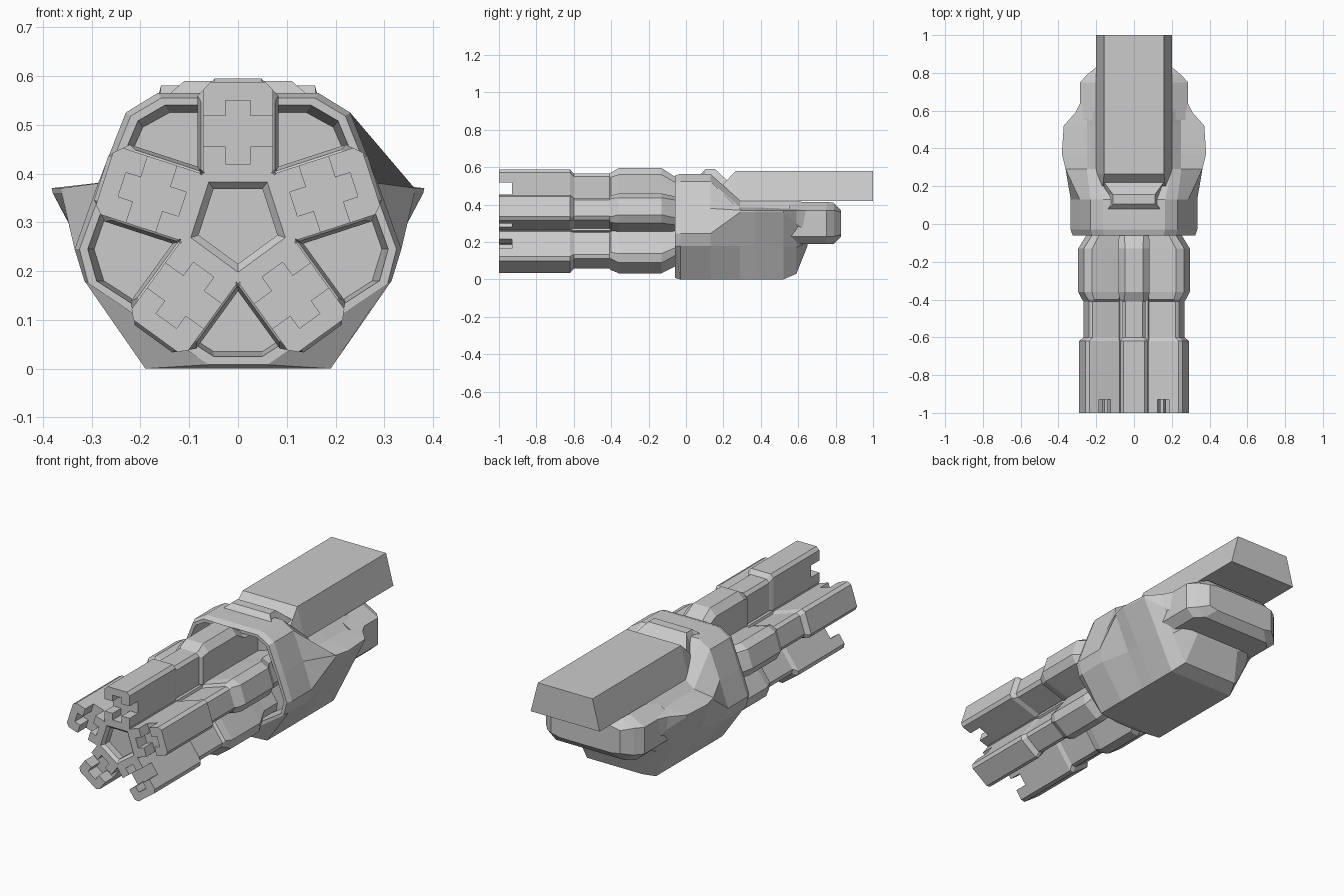
import bpy, bmesh, math

if "Cube" in bpy.data.objects:
    bpy.data.objects.remove(bpy.data.objects["Cube"])


def loft(name, sections):
    """Join mirrored half outlines (x, z) placed along y, capped at both ends."""
    bm = bmesh.new()
    rings = []
    for y, half in sections:
        pts = list(half) + [(-x, z) for x, z in reversed(half)]
        rings.append([bm.verts.new((x, y, z)) for x, z in pts])
    n = len(rings[0])
    for a, b in zip(rings, rings[1:]):
        for i in range(n):
            j = (i + 1) % n
            bm.faces.new((a[i], a[j], b[j], b[i]))
    bm.faces.new(rings[0])
    bm.faces.new(rings[-1])
    bmesh.ops.recalc_face_normals(bm, faces=bm.faces)
    me = bpy.data.meshes.new(name)
    bm.to_mesh(me)
    bm.free()
    ob = bpy.data.objects.new(name, me)
    bpy.context.collection.objects.link(ob)
    return ob


def chamfered(w, lo, hi, c):
    """Half outline of a bar with cut outer corners."""
    return [(w - c, hi), (w, hi - c), (w, lo + c * .3), (w - c * .3, lo)]


# Main housing: front recess, rim, collar, then flared lower body
collar = [(.165, .565), (.23, .525), (.287, .38), (.335, .245), (.315, .18), (.19, 0)]
loft("housing", [
    (.05, [(.14, .525), (.195, .495), (.255, .36), (.295, .245), (.275, .18), (.05, .035)]),
    (-.06, [(.15, .54), (.205, .508), (.265, .365), (.308, .245), (.29, .18), (.05, .025)]),
    (-.06, [(.157, .555), (.22, .518), (.279, .37), (.325, .245), (.307, .175), (.06, .008)]),
    (-.03, collar),
    (.13, collar),
    (.29, [(.2, .42), (.25, .385), (.362, .37), (.362, .36), (.28, .18), (.19, 0)]),
    (.37, [(.2, .42), (.25, .385), (.382, .37), (.38, .36), (.285, .18), (.19, 0)]),
    (.52, [(.2, .42), (.25, .38), (.372, .37), (.37, .36), (.28, .18), (.19, 0)]),
    (.59, [(.2, .42), (.25, .38), (.31, .37), (.3, .3), (.24, .17), (.16, .03)]),
    (.65, [(.2, .41), (.25, .38), (.28, .37), (.27, .25), (.2, .2), (.13, .18)]),
])

# Rear block with cut corners
block = [(.2, .415), (.285, .37), (.285, .23), (.24, .19)]
loft("rear_block", [
    (.55, block), (.75, block),
    (.79, [(.18, .41), (.25, .37), (.25, .23), (.2, .19)]),
    (.83, [(.15, .37), (.2, .36), (.2, .24), (.15, .23)]),
])

# Long top slab with sloped sides and front
slab = [(.158, .58), (.2, .42)]
loft("top_slab", [(.2, [(.165, .51), (.19, .42)]), (.265, slab), (1, slab)])

# Small raised ridge ahead of the slab
loft("top_ridge", [
    (.07, [(.15, .555), (.17, .5)]), (.105, [(.11, .59), (.15, .5)]),
    (.155, [(.11, .59), (.15, .5)]), (.23, [(.165, .52), (.17, .45)]),
])

# Central five-sided hub with a dished front
def pentagon(r):
    a = math.radians(36)
    return [(r * math.sin(a), r * math.cos(a)),
            (r * math.sin(3 * a), r * math.cos(3 * a)), (.0005, -r)]

hub = loft("hub", [(-.95, pentagon(.085)), (-.985, pentagon(.085)), (-1, pentagon(.102)),
                   (-1, pentagon(.125)), (.08, pentagon(.125))])
hub.location.z = .3

# One barrel, outward = +z, with a raised block at its base
muzzle = chamfered(.072, .1, .288, .016)
neck = chamfered(.062, .1, .266, .016)
barrel = loft("barrel", [
    (-1, muzzle), (-.62, muzzle), (-.6, neck), (-.41, neck),
    (-.4, chamfered(.076, .1, .272, .025)),
    (-.36, chamfered(.083, .1, .295, .035)),
    (-.13, chamfered(.083, .1, .295, .035)),
    (-.06, chamfered(.08, .1, .25, .03)),
    (.08, chamfered(.08, .1, .25, .03)),
])

# Crossed slots cut into the muzzle
for w, lo, hi in ((.026, .12, .25), (.1, .155, .218)):
    cut = [(w, hi), (w, lo)]
    cutter = loft("slot_cutter", [(-1.05, cut), (-.93, cut)])
    mod = barrel.modifiers.new("slot", 'BOOLEAN')
    mod.operation = 'DIFFERENCE'
    mod.solver = 'EXACT'
    mod.object = cutter
    bpy.context.view_layer.objects.active = barrel
    bpy.ops.object.modifier_apply(modifier=mod.name)
    bpy.data.objects.remove(cutter)

# Five barrels around the hub
for k in range(5):
    ob = barrel
    if k:
        ob = barrel.copy()
        ob.name = f"barrel_{k + 1}"
        bpy.context.collection.objects.link(ob)
    ob.location.z = .3
    ob.rotation_euler.y = math.radians(72 * k)
